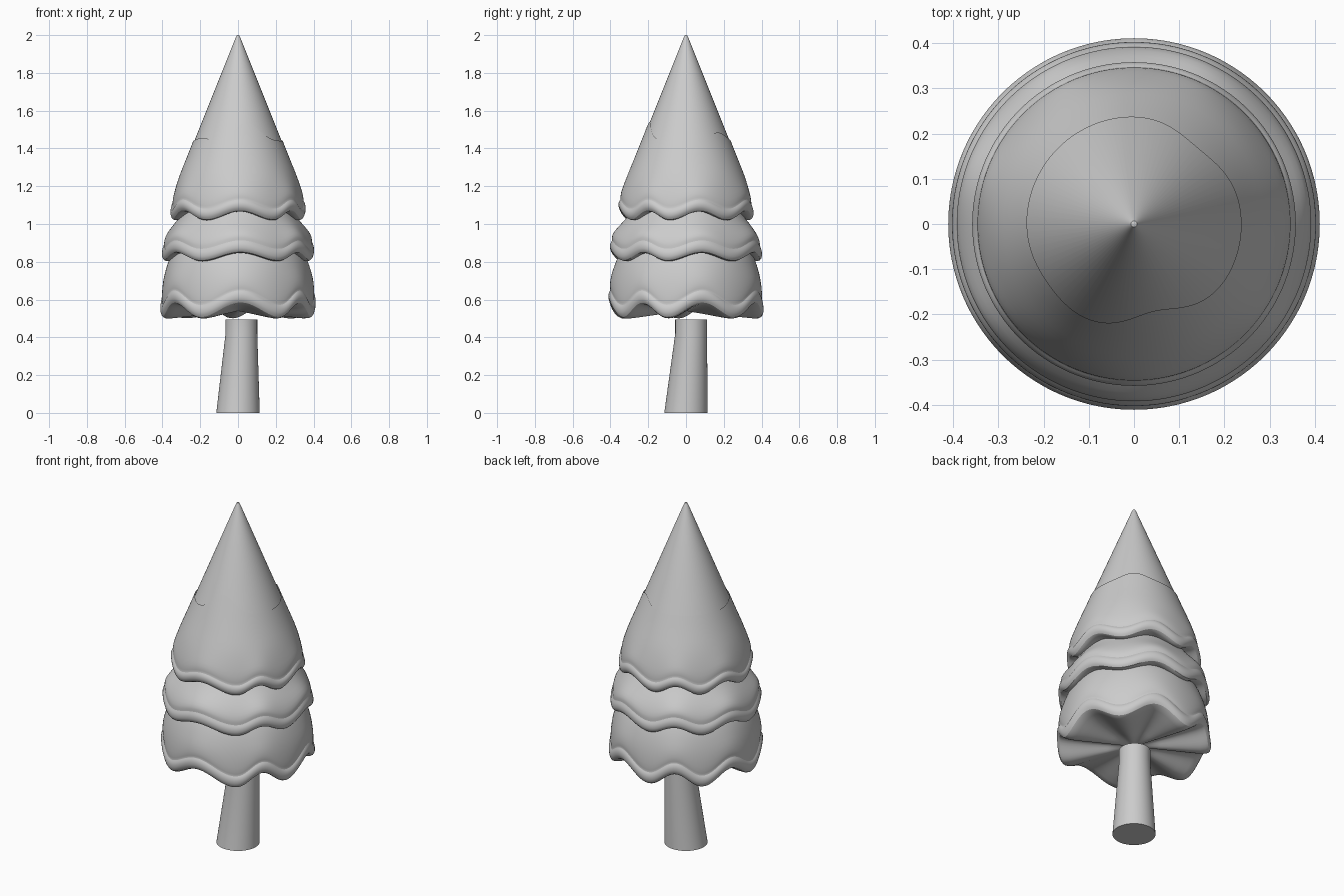
import bpy, bmesh
from math import sin, cos, radians, pi, exp

if "Cube" in bpy.data.objects:
    bpy.data.objects.remove(bpy.data.objects["Cube"])

SEG = 84
# angles (degrees) where the drooping lobes of the skirts hang lowest
LOWS = [40, 95, 138, 186, 240, 304, 345]


def wave(deg, lows=LOWS):
    """-1 on each low lobe, +1 half way between neighbours."""
    ext = [lows[-1] - 360] + lows + [lows[0] + 360]
    for a, b in zip(ext, ext[1:]):
        if a <= deg <= b:
            return -cos(2 * pi * (deg - a) / (b - a))
    return 0


def bump(deg, centre, width):
    d = (deg - centre + 180) % 360 - 180
    return exp(-(d / width) ** 2)


def loft(name, rings, levels=1, angle=50):
    """Join rings of points; a one-point ring closes into a fan."""
    bm = bmesh.new()
    vs = [[bm.verts.new(p) for p in ring] for ring in rings]
    for a, b in zip(vs, vs[1:]):
        n = max(len(a), len(b))
        for i in range(n):
            j = (i + 1) % n
            quad = [a[i % len(a)], a[j % len(a)], b[j % len(b)], b[i % len(b)]]
            bm.faces.new(list(dict.fromkeys(quad)))
    bmesh.ops.recalc_face_normals(bm, faces=bm.faces)
    me = bpy.data.meshes.new(name)
    bm.to_mesh(me)
    bm.free()
    ob = bpy.data.objects.new(name, me)
    bpy.context.collection.objects.link(ob)
    if levels:
        sub = ob.modifiers.new("smooth", "SUBSURF")
        sub.levels = sub.render_levels = levels
    bpy.ops.object.select_all(action='DESELECT')
    ob.select_set(True)
    bpy.context.view_layer.objects.active = ob
    bpy.ops.object.shade_smooth_by_angle(angle=radians(angle))
    return ob


def circle(r, z, cx=0, cy=0, n=SEG):
    return [(cx + r * cos(2 * pi * i / n), cy + r * sin(2 * pi * i / n), z) for i in range(n)]


def skirt(name, profile, amp, top=None, centre=None):
    """profile rows: radius, height, share of the wave."""
    rings = []
    for k, (r, z, w) in enumerate(profile):
        ring = []
        for i in range(SEG):
            deg = 360 * i / SEG
            rr, zz = r, z + amp * w * wave(deg)
            if k == 0 and top:
                rr, zz = top(deg)
            ring.append((rr * cos(radians(deg)), rr * sin(radians(deg)), zz))
        rings.append(ring)
    if centre is not None:
        rings.append([(0, 0, centre)])
    return loft(name, rings)


# leaning trunk with a straight neck
loft("trunk", [[(0, 0, 0)], circle(.115, 0), circle(.084, .42, .018, .027),
               circle(.084, .495, .018, .027), [(.018, .027, .495)]], levels=0, angle=30)

# smooth tree top with a slightly rounded tip
loft("tree_top", [[(0, 0, 2)], circle(.007, 1.997), circle(.013, 1.985),
                  circle(.255, 1.38), [(0, 0, 1.38)]], levels=0, angle=40)


# upper skirt, its top edge climbing the tree top unevenly
def collar(deg):
    z = 1.44 + .1 * bump(deg, 283, 24) + .045 * bump(deg, 50, 22) + .015 * bump(deg, 215, 20)
    return .013 + (1.985 - z) * .4 + .006, z


skirt("upper_skirt", [(.23, 1.44, 0), (.272, 1.35, 0), (.306, 1.27, 0), (.33, 1.20, .3),
                      (.346, 1.145, .8), (.347, 1.115, 1), (.346, 1.105, 1), (.357, 1.095, 1),
                      (.360, 1.07, 1), (.348, 1.045, 1), (.325, 1.04, 1), (.26, 1.06, .4)],
      .025, top=collar, centre=1.07)

# middle skirt
skirt("middle_skirt", [(.25, 1.12, 0), (.31, 1.035, 0), (.358, .98, .3), (.387, .935, .8),
                       (.394, .905, 1), (.390, .89, 1), (.401, .88, 1), (.405, .85, 1),
                       (.394, .825, 1), (.365, .822, 1), (.28, .85, .4)], .023, centre=.86)

# lower skirt with a wavy, fanned underside
skirt("lower_skirt", [(.30, .92, 0), (.35, .855, 0), (.378, .78, .1), (.398, .71, .4),
                      (.404, .645, .9), (.402, .62, 1), (.400, .61, 1), (.410, .60, 1),
                      (.413, .57, 1), (.402, .542, 1), (.375, .534, 1), (.22, .535, .5)],
      .04, centre=.54)
